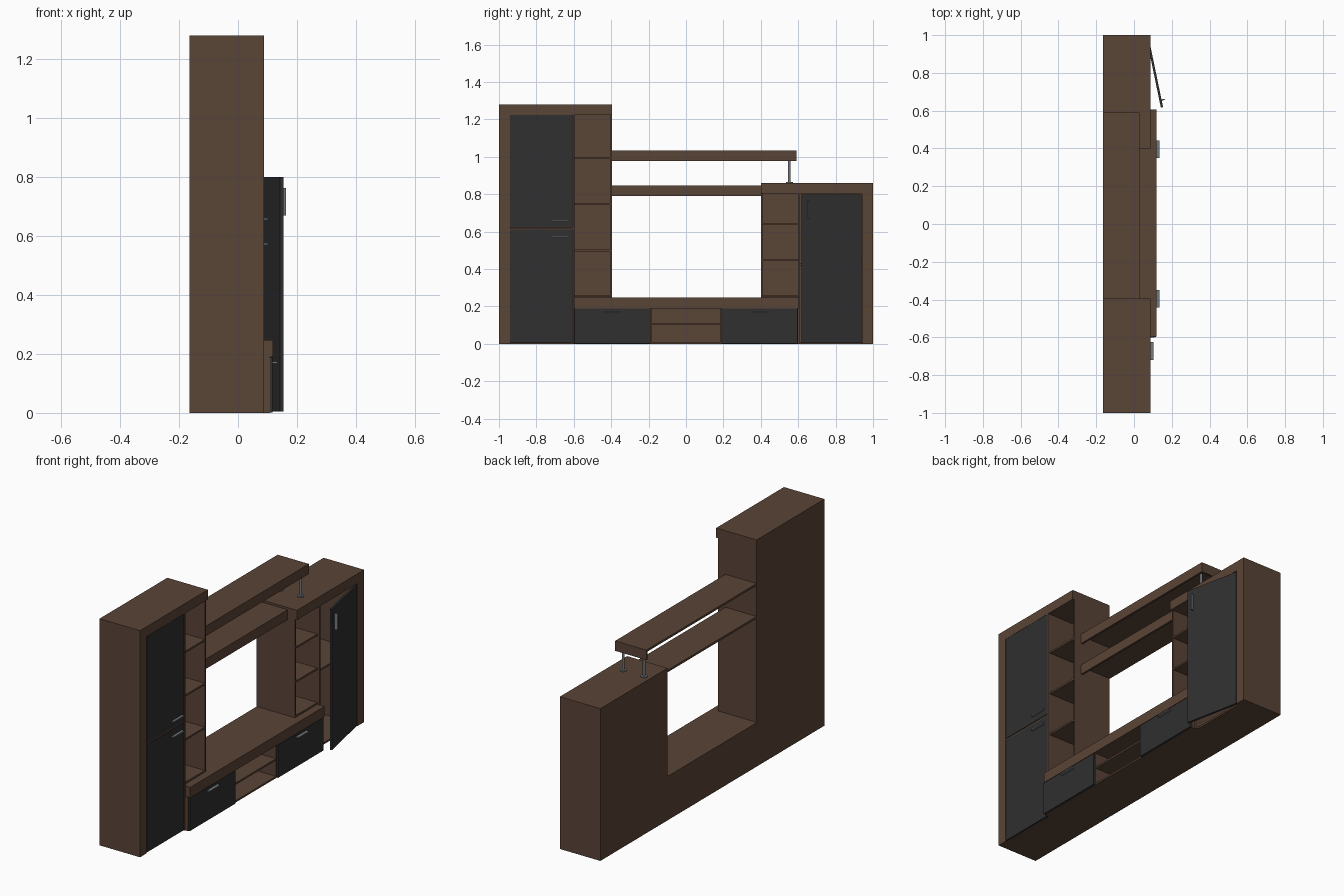
import bpy, bmesh, math
from mathutils import Matrix, Vector

if "Cube" in bpy.data.objects:
    bpy.data.objects.remove(bpy.data.objects["Cube"])


def material(name, rgb):
    m = bpy.data.materials.new(name)
    m.diffuse_color = (*rgb, 1)
    m.use_nodes = True
    m.node_tree.nodes["Principled BSDF"].inputs["Base Color"].default_value = m.diffuse_color
    return m


WOOD = material("brown_wood", (0.102, 0.058, 0.037))
DARK = material("charcoal_panel", (0.029, 0.029, 0.029))
METAL = material("grey_metal", (0.17, 0.19, 0.20))


def finish(name, bm, mat):
    me = bpy.data.meshes.new(name)
    bm.to_mesh(me)
    bm.free()
    me.materials.append(mat)
    ob = bpy.data.objects.new(name, me)
    bpy.context.collection.objects.link(ob)
    return ob


def box(name, x, y, z, mat=WOOD):
    """Board given by its (min, max) along each axis."""
    bm = bmesh.new()
    size = [b - a for a, b in (x, y, z)]
    mid = [(a + b) / 2 for a, b in (x, y, z)]
    bmesh.ops.create_cube(bm, size=1, matrix=Matrix.Translation(mid) @ Matrix.Diagonal((*size, 1)))
    return finish(name, bm, mat)


def rod(name, x, y, z, r):
    bm = bmesh.new()
    bmesh.ops.create_cone(bm, cap_ends=True, segments=16, radius1=r, radius2=r, depth=z[1] - z[0],
                          matrix=Matrix.Translation((x, y, (z[0] + z[1]) / 2)))
    ob = finish(name, bm, METAL)
    ob.data.shade_smooth()
    ob.data.set_sharp_from_angle(angle=math.radians(40))
    return ob


BACK, INNER, FRONT = -0.165, -0.155, 0.088   # depth planes
COL = 0.076                                  # front of the open columns
T = 0.01                                     # board thickness

# Tall cabinet carcass
box("tall_back", (BACK, INNER), (-1, -0.395), (0, 1.225))
box("tall_top", (BACK, FRONT), (-1, -0.395), (1.225, 1.28))
box("tall_outer_side", (INNER, FRONT), (-1, -0.942), (0, 1.225))
box("tall_divider", (INNER, FRONT), (-0.605, -0.595), (0, 1.225))
box("tall_inner_side", (INNER, COL), (-0.405, -0.395), (0.25, 1.225))
box("tall_bottom", (INNER, COL - 0.002), (-0.942, -0.605), (0, T))
box("tall_door_rail", (INNER, FRONT - 0.003), (-0.942, -0.605), (0.612, 0.62))
for i, z in enumerate((0.25, 0.495, 0.743, 0.99)):
    box(f"tall_shelf_{i + 1}", (INNER, COL), (-0.595, -0.405), (z, z + T))

# Tall cabinet doors
for name, z, hz in (("lower", (0.004, 0.611), 0.572), ("upper", (0.621, 1.224), 0.658)):
    box(f"tall_{name}_door", (COL, FRONT), (-0.94, -0.606), z, DARK)
    box(f"tall_{name}_handle", (FRONT, FRONT + 0.014), (-0.72, -0.625), (hz - 0.003, hz + 0.004), METAL)

# Low cabinet carcass
box("low_back", (BACK, INNER), (0.4, 1), (0, 0.805))
box("low_top", (BACK, FRONT), (0.4, 1), (0.805, 0.86))
box("low_outer_side", (INNER, FRONT), (0.942, 1), (0, 0.805))
box("low_divider", (INNER, FRONT), (0.6, 0.61), (0, 0.805))
box("low_inner_side", (INNER, COL), (0.4, 0.41), (0.25, 0.805))
box("low_bottom", (INNER, COL - 0.002), (0.61, 0.942), (0, T))
box("low_cupboard_shelf", (INNER, COL - 0.01), (0.61, 0.942), (0.42, 0.43))
for i, z in enumerate((0.25, 0.445, 0.637)):
    box(f"low_shelf_{i + 1}", (INNER, COL), (0.41, 0.6), (z, z + T))

# Low cabinet door with its handle, swung open about the hinge
swing = Matrix.Translation((FRONT, 0.937, 0)) @ Matrix.Rotation(math.radians(11.7), 4, "Z")
for ob in (box("low_open_door", (-0.012, 0), (-0.325, 0), (0.004, 0.8), DARK),
           box("low_door_handle", (0, 0.017), (-0.29, -0.283), (0.67, 0.763), METAL)):
    ob.data.transform(swing)

# Television stand
box("stand_back", (BACK, INNER), (-0.395, 0.4), (0, 0.19))
box("stand_top", (BACK, 0.118), (-0.595, 0.605), (0.19, 0.248))
box("stand_bottom", (INNER, 0.108), (-0.585, 0.595), (0, T))
box("stand_shelf", (INNER, 0.108), (-0.185, 0.185), (0.1, 0.11))
for s, side in ((-1, "left"), (1, "right")):
    def span(a, b):
        return tuple(sorted((s * a, s * b)))
    box(f"stand_{side}_end", (INNER, 0.108), span(0.585, 0.6), (0, 0.19))
    box(f"stand_{side}_divider", (INNER, 0.108), span(0.185, 0.195), (T, 0.19))
    box(f"stand_{side}_drawer", (0.106, 0.1175), span(0.19, 0.597), (0.002, 0.188), DARK)
    box(f"stand_{side}_handle", (0.1175, 0.134), span(0.35, 0.443), (0.167, 0.174), METAL)

# Bridge shelves: thin board with a deep front edge
for name, y1, z0, z1 in (("lower", 0.4, 0.792, 0.848), ("upper", 0.59, 0.978, 1.034)):
    box(f"{name}_bridge_board", (BACK, 0.018), (-0.395, y1), (z1 - 0.012, z1))
    box(f"{name}_bridge_front", (0.018, 0.03), (-0.395, y1), (z0, z1))
box("upper_bridge_end", (BACK, 0.018), (0.578, 0.59), (0.978, 1.022))

# Metal posts under the upper bridge shelf
for i, x in enumerate((-0.125, 0.005)):
    rod(f"post_{i + 1}", x, 0.553, (0.86, 1.022), 0.007)
    rod(f"post_foot_{i + 1}", x, 0.553, (0.86, 0.866), 0.018)
    rod(f"post_cap_{i + 1}", x, 0.553, (1.016, 1.022), 0.018)
